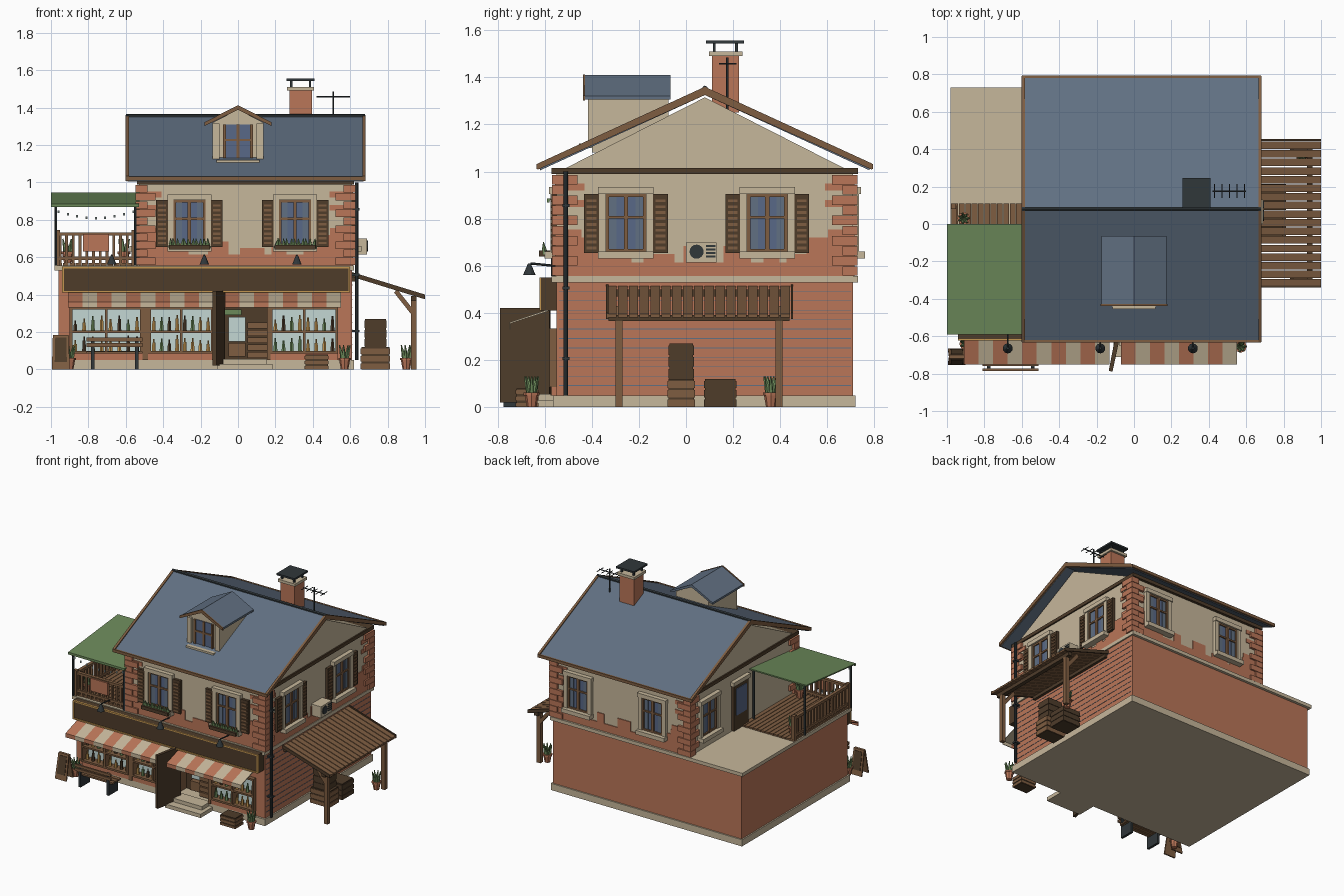
import bpy, bmesh, math, random
from mathutils import Vector, Matrix
random.seed(4)

NAMES = "brick cream wood dark_wood slate pale_glass window_blue green gold dark_metal".split()
RGB = [(186, 118, 88), (198, 183, 155), (126, 93, 65), (78, 60, 42), (97, 112, 130),
       (195, 215, 212), (88, 104, 135), (108, 138, 90), (196, 150, 80), (48, 55, 58)]
BRICK, CREAM, WOOD, DARK, SLATE, PALE, BLUE, GREEN, GOLD, METAL = range(10)
MATS = []
for n, c in zip(NAMES, RGB):
    m = bpy.data.materials.new(n)
    m.diffuse_color = [(v / 255 / 12.92 if v < 11 else ((v / 255 + .055) / 1.055) ** 2.4) for v in c] + [1]
    MATS.append(m)


class Part:
    """Collects boxes, prisms and rods into one named object."""
    def __init__(self, name, M=None):
        self.name, self.bm, self.M = name, bmesh.new(), M or Matrix()

    def prism(self, pts, d, mat):
        a = [self.bm.verts.new(self.M @ Vector(p)) for p in pts]
        b = [self.bm.verts.new(self.M @ (Vector(p) + Vector(d))) for p in pts]
        n = len(a)
        fs = [self.bm.faces.new(a[::-1]), self.bm.faces.new(b)]
        fs += [self.bm.faces.new((a[i], a[(i + 1) % n], b[(i + 1) % n], b[i])) for i in range(n)]
        for f in fs:
            f.material_index = mat
        bmesh.ops.recalc_face_normals(self.bm, faces=fs)

    def box(self, x0, x1, y0, y1, z0, z1, mat):
        self.prism([(x0, y0, z0), (x1, y0, z0), (x1, y1, z0), (x0, y1, z0)], (0, 0, z1 - z0), mat)

    def rod(self, p, q, r1, mat, r2=None, n=8):
        p, q = Vector(p), Vector(q)
        d = q - p
        T = self.M @ Matrix.Translation((p + q) / 2) @ d.to_track_quat('Z', 'Y').to_matrix().to_4x4()
        r = bmesh.ops.create_cone(self.bm, cap_ends=True, segments=n, radius1=r1,
                                  radius2=r1 if r2 is None else r2, depth=d.length, matrix=T)
        for f in {f for v in r['verts'] for f in v.link_faces}:
            f.material_index = mat

    def done(self):
        me = bpy.data.meshes.new(self.name)
        self.bm.to_mesh(me)
        self.bm.free()
        for m in MATS:
            me.materials.append(m)
        bpy.context.collection.objects.link(bpy.data.objects.new(self.name, me))


def one(name, *a):
    p = Part(name); p.box(*a); p.done()


def wall(x, y, deg):  # local frame: wall plane y=0, outward is -y
    return Matrix.Translation((x, y, 0)) @ Matrix.Rotation(math.radians(deg), 4, 'Z')


# Main volumes
one("plinth", -.97, .62, -.565, .72, 0, .05, CREAM)
one("ground_floor", -.96, .61, -.45, .71, .05, .53, BRICK)
one("cornice", -.98, .62, -.57, .73, .53, .556, CREAM)
one("upper_floor", -.53, .61, -.55, .71, .556, 1.015, CREAM)
p = Part("mortar_courses")
for i in range(11):
    z = .09 + i * .04
    p.box(.60, .612, -.54, .70, z, z + .003, SLATE)
p.done()

# Brick corners and exposed brick patches upstairs
p = Part("corner_bricks")
for sx, cx in ((-1, -.53), (1, .61)):
    for sy, cy in ((-1, -.55), (1, .71)):
        for i in range(10):
            a, b = ((.09, .045), (.045, .09))[i % 2]
            z = .558 + i * .043
            p.box(*sorted((cx + sx * .018, cx - sx * a)), *sorted((cy + sy * .018, cy - sy * b)), z, z + .04, BRICK)
p.done()
for name, M, u0, u1 in (("front", wall(0, -.55, 0), -.53, .61), ("right", wall(.61, 0, 90), -.55, .71),
                        ("back", wall(0, .71, 180), -.61, .53)):
    p = Part(name + "_brick_patches", M)
    p.box(u0, u1, -.006, 0, .556, .615, BRICK)
    for i in range(4):
        w = random.uniform(.05, .14)
        for s, e in ((1, u0), (-1, u1)):
            p.box(*sorted((e, e + s * (w + .16 - .035 * i))), -.006, 0, .615 + i * .035, .65 + i * .035, BRICK)
    for i in range(5):
        u = u0 + .2 + i * .17
        p.box(u, u + random.uniform(.06, .15), -.006, 0, .615, random.choice((.65, .685)), BRICK)
    for e, s in ((u0, 1), (u1, -1)):
        p.box(*sorted((e, e + s * .12)), -.006, 0, .85, .88, BRICK)
        p.box(*sorted((e, e + s * .12)), -.006, 0, .92, .95, BRICK)
    p.done()


# Upper windows
def window(name, M, shutters=False, planter=False):
    p = Part(name, M)
    p.box(-.09, .09, -.008, 0, .66, .905, BLUE)
    for s in (-1, 1):
        p.box(*sorted((s * .085, s * .115)), -.025, 0, .66, .905, CREAM)
        p.box(*sorted((s * .072, s * .086)), -.018, 0, .66, .905, WOOD)
        p.box(*sorted((s * .04, s * .07)), -.01, 0, .66, .905, PALE if not s else SLATE)
        if shutters:
            p.box(*sorted((s * .115, s * .178)), -.02, 0, .655, .905, DARK)
            for i in range(9):
                p.box(*sorted((s * .126, s * .167)), -.026, 0, .67 + i * .025, .682 + i * .025, WOOD)
    p.box(-.009, .009, -.02, 0, .66, .905, WOOD)
    for z in (.66, .80, .893):
        p.box(-.085, .085, -.018, 0, z, z + .012, WOOD)
    p.box(-.118, .118, -.032, 0, .905, .935, CREAM)
    p.box(-.118, .118, -.05, 0, .63, .66, CREAM)
    if planter:
        p.box(-.11, .11, -.075, -.02, .64, .665, DARK)
        for i in range(11):
            u = -.1 + i * .02
            p.rod((u, -.05, .65), (u + random.uniform(-.01, .01), -.055, .70), .015, GREEN, .002, 5)
    p.done()


for i, x in enumerate((-.26, .305)):
    window(f"front_window_{i}", wall(x, -.55, 0), True, True)
for i, y in enumerate((-.255, .345)):
    window(f"right_window_{i}", wall(.61, y, 90), True)
for i, x in enumerate((-.23, .39)):
    window(f"back_window_{i}", wall(x, .71, 180))
window("left_window", wall(-.53, .5, -90))
p = Part("terrace_door", wall(-.53, .13, -90))
p.box(-.085, .085, -.02, 0, .56, .90, DARK)
p.box(-.06, .06, -.025, 0, .67, .87, BLUE)
p.box(-.1, .1, -.03, 0, .90, .93, CREAM)
p.done()

# Main roof with attic gables, barge boards, gutters and ridge
p = Part("attic")
p.prism([(-.53, -.52, 1.01), (-.53, .08, 1.315), (-.53, .68, 1.01)], (1.14, 0, 0), CREAM)
p.box(-.54, .62, -.57, .73, .99, 1.016, DARK)
p.done()
p = Part("roof")
for s in (-1, 1):
    e = .08 + s * .70
    p.prism([(-.59, .08, 1.355), (-.59, e, 1.03), (-.59, e, 1.005), (-.59, .08, 1.325)], (1.26, 0, 0), SLATE)
    for x in (-.602, .665):
        p.prism([(x, .08, 1.36), (x, e + s * .01, 1.034), (x, e + s * .01, 1.008), (x, .08, 1.325)], (.018, 0, 0), WOOD)
    p.box(-.6, .68, *sorted((e, e + s * .014)), 1.01, 1.032, WOOD)
p.rod((-.6, .08, 1.353), (.68, .08, 1.353), .012, METAL, n=6)
p.done()

# Dormer
p = Part("dormer")
p.prism([(-.135, -.4, 1.08), (.135, -.4, 1.08), (.135, -.4, 1.32), (0, -.4, 1.39), (-.135, -.4, 1.32)], (0, .325, 0), CREAM)
for s in (-1, 1):
    p.prism([(0, -.43, 1.41), (s * .175, -.43, 1.32), (s * .175, -.43, 1.305), (0, -.43, 1.39)], (0, .365, 0), SLATE)
    p.prism([(0, -.438, 1.413), (s * .178, -.438, 1.322), (s * .178, -.438, 1.302), (0, -.438, 1.388)], (0, .01, 0), WOOD)
    p.box(*sorted((s * .10, s * .135)), -.415, -.4, 1.12, 1.315, CREAM)
    p.box(*sorted((s * .065, s * .08)), -.415, -.4, 1.13, 1.31, WOOD)
p.box(-.08, .08, -.405, -.4, 1.13, 1.31, BLUE)
p.box(-.008, .008, -.412, -.4, 1.13, 1.31, WOOD)
p.box(-.08, .08, -.412, -.4, 1.22, 1.232, WOOD)
p.box(-.115, .115, -.455, -.4, 1.1, 1.12, CREAM)
p.done()

# Chimney and antenna
p = Part("chimney")
p.box(.275, .395, .11, .225, 1.25, 1.49, BRICK)
p.box(.263, .407, .097, .24, 1.49, 1.51, CREAM)
for x in (.285, .385):
    for y in (.12, .215):
        p.box(x - .006, x + .006, y - .006, y + .006, 1.51, 1.545, METAL)
p.box(.26, .41, .085, .247, 1.543, 1.556, METAL)
p.done()
p = Part("antenna")
p.rod((.51, .175, 1.25), (.51, .175, 1.485), .005, METAL, n=6)
p.rod((.42, .175, 1.457), (.60, .175, 1.457), .004, METAL, n=6)
for i in range(5):
    p.rod((.43 + i * .04, .14, 1.457), (.43 + i * .04, .215, 1.457), .003, METAL, n=6)
p.done()

# Shop front: piers, panels, frames, shelves and goods
p = Part("shop_front")
for a, b in ((-.96, -.90), (.535, .61)):
    p.box(a, b, -.55, -.44, .05, .53, BRICK)
p.box(-.96, .61, -.55, -.44, .33, .53, BRICK)
for a, b in ((-.90, -.51), (-.48, -.13), (.17, .535)):
    p.box(a, b, -.57, -.44, .05, .085, BRICK)
    p.box(a, b, -.51, -.44, .085, .33, PALE)
    for z, h in ((.085, .014), (.195, .012), (.32, .014)):
        p.box(a, b, -.58, -.5, z, z + h, WOOD)
    for x in (a, (a + b) / 2 - .006, b - .014):
        p.box(x, x + .014, -.58, -.5, .085, .33, WOOD)
    for z in (.099, .207):
        for i in range(8):
            x = a + .03 + i * (b - a - .06) / 7
            h = random.uniform(.035, .065)
            c = random.choice((GOLD, GOLD, DARK, GREEN))
            p.rod((x, -.545, z), (x, -.545, z + h), .012, c, .009, 6)
            p.rod((x, -.545, z + h), (x, -.545, z + h + .02), .005, c, n=6)
p.box(-.51, -.48, -.575, -.44, .05, .33, WOOD)
p.box(-.14, -.11, -.575, -.44, .05, .33, WOOD)
p.box(.155, .175, -.575, -.44, .05, .33, WOOD)
# doorway interior
p.box(-.11, .155, -.455, -.445, .05, .33, DARK)
p.box(-.05, .04, -.5, -.455, .07, .14, WOOD)
p.box(-.05, .04, -.48, -.455, .15, .28, PALE)
p.box(-.07, .02, -.52, -.455, .29, .32, GREEN)
for i in range(5):
    p.box(.05, .155, -.53, -.455, .06 + i * .04, .092 + i * .04, WOOD)
p.done()
p = Part("open_door")
p.prism([(-.135, -.785, .02), (-.115, -.79, .02), (-.07, -.58, .02), (-.095, -.575, .02)], (0, 0, .40), DARK)
p.done()
p = Part("steps")
p.box(-.11, .185, -.71, -.55, 0, .028, CREAM)
p.box(-.08, .155, -.65, -.55, .028, .055, CREAM)
p.done()

# Striped awnings
p = Part("awnings")
for x0, n, w in ((-.91, 10, .078), (-.07, 8, .0775)):
    for i in range(n):
        x, c = x0 + i * w, (CREAM if i % 2 else BRICK)
        p.prism([(x, -.57, .42), (x, -.75, .36), (x, -.75, .33), (x, -.745, .33), (x, -.745, .355), (x, -.57, .412)], (w, 0, 0), c)
p.done()

# Fascia board with gold border, and lamps
p = Part("fascia_board")
p.box(-.94, .60, -.615, -.55, .41, .55, DARK)
for z in (.41, .54):
    p.box(-.94, .60, -.622, -.61, z, z + .01, GOLD)
for x in (-.94, .59):
    p.box(x, x + .01, -.622, -.61, .41, .55, GOLD)
p.done()
p = Part("lamps")
for x in (-.675, -.18, .315):
    p.rod((x, -.56, .60), (x, -.66, .61), .005, METAL, n=6)
    p.rod((x, -.665, .56), (x, -.665, .61), .027, METAL, .006, 10)
p.done()

# Terrace: deck, railing, canopy, string lights
p = Part("terrace_deck")
for i in range(13):
    p.box(-.97 + i * .034, -.94 + i * .034, -.55, .11, .556, .568, WOOD)
p.done()
p = Part("terrace_railing")
for z in (.585, .715):
    p.box(-.975, -.545, -.555, -.53, z, z + .018, WOOD)
    p.box(-.975, -.95, -.555, .10, z, z + .018, WOOD)
for i in range(12):
    p.box(-.96 + i * .036, -.945 + i * .036, -.55, -.535, .56, .72, WOOD)
for i in range(18):
    p.box(-.97, -.955, -.55 + i * .037, -.535 + i * .037, .56, .72, WOOD)
for x, y in ((-.965, -.545), (-.555, -.545), (-.965, .095)):
    p.box(x - .014, x + .014, y - .014, y + .014, .556, .745, WOOD)
p.box(-.83, -.69, -.566, -.556, .63, .725, BRICK)
p.done()
p = Part("canopy")
p.prism([(-1, 0, .945), (-1, -.59, .885), (-1, -.59, .868), (-1, -.58, .868), (-1, -.58, .878), (-1, 0, .935)], (.47, 0, 0), GREEN)
for x in (-.975, -.55):
    for y, h in ((-.565, .88), (-.02, .935)):
        p.rod((x, y, .556), (x, y, h), .008, METAL, n=6)
for i in range(9):
    z = .85 - .035 * math.sin(math.pi * i / 8)
    p.rod((-.96 + i * .05, -.57, z), (-.96 + i * .05, -.57, z - .014), .006, PALE, n=6)
p.done()

# Side shelter
p = Part("side_shelter")
for i in range(17):
    y = -.335 + i * .046
    p.prism([(.61, y, .515), (1, y, .395), (1, y, .38), (.61, y, .50)], (0, .04, 0), WOOD)
for y in (-.34, .445):
    p.prism([(.61, y, .52), (1, y, .40), (1, y, .375), (.61, y, .495)], (0, .01, 0), DARK)
p.box(.925, .955, -.33, .44, .365, .392, DARK)
p.box(.61, .63, -.33, .44, .47, .50, DARK)
for y in (-.285, .395):
    p.box(.925, .955, y - .015, y + .015, 0, .37, WOOD)
    p.prism([(.93, y - .01, .29), (.945, y - .01, .31), (.85, y - .01, .43), (.835, y - .01, .41)], (0, .02, 0), WOOD)
p.done()

# Wall fittings: air conditioner and downpipe
p = Part("air_conditioner")
p.box(.61, .69, 0, .13, .615, .70, CREAM)
p.rod((.685, .045, .66), (.695, .045, .66), .03, METAL, n=16)
for i in range(4):
    p.box(.69, .694, .085, .125, .635 + i * .015, .643 + i * .015, METAL)
p.done()
p = Part("downpipe")
p.rod((.635, -.51, .05), (.635, -.51, 1.0), .01, METAL)
for z in (.2, .5, .85):
    p.box(.61, .65, -.525, -.495, z, z + .012, METAL)
p.done()

# Crates
p = Part("crates")
for a in ((.66, .81, -.075, .035, 0, .12), (.68, .79, -.07, .03, .12, .27), (.67, .81, .08, .21, 0, .12), (.36, .48, -.72, -.63, 0, .08)):
    p.box(*a, DARK)
    for k in range(3):
        z, h = a[4] + (a[5] - a[4]) * k / 3, (a[5] - a[4]) / 3 - .008
        p.box(a[0] - .004, a[1] + .004, a[2] - .004, a[3] + .004, z + .002, z + h, WOOD if a[3] < .2 and a[4] + a[0] < .7 else DARK)
p.done()

# Potted plants
for i, (x, y, z) in enumerate(((.57, -.655, 0), (.9, .36, 0), (-.9, -.64, 0), (-.91, -.48, .568), (-.61, -.48, .568), (-.91, .03, .568))):
    p = Part(f"potted_plant_{i}")
    p.rod((x, y, z), (x, y, z + .055), .02, BRICK, .03)
    p.rod((x, y, z + .05), (x, y, z + .062), .034, BRICK)
    for k in range(7):
        a = k * .9
        c, s = math.cos(a) * .03, math.sin(a) * .03
        p.rod((x + c * .4, y + s * .4, z + .055), (x + c, y + s, z + .13), .013, GREEN, .003, 5)
    p.done()

# Bench and folding board
p = Part("bench")
for y in (-.76, -.725, -.69):
    p.box(-.81, -.51, y, y + .028, .085, .097, WOOD)
for z in (.12, .15):
    p.box(-.81, -.51, -.785, -.773, z, z + .02, WOOD)
for x in (-.785, -.55):
    p.box(x, x + .018, -.775, -.665, 0, .085, METAL)
    p.box(x, x + .018, -.775, -.765, .085, .17, METAL)
p.done()
p = Part("folding_board")
for s in (-1, 1):
    y = -.71 + s * .035
    p.prism([(-.995, y, 0), (-.90, y, 0), (-.905, -.71, .185), (-.99, -.71, .185)], (0, s * .01, 0), WOOD)
    p.prism([(-.98, y + s * .004, .04), (-.915, y + s * .004, .04), (-.918, -.71 + s * .012, .17), (-.977, -.71 + s * .012, .17)], (0, s * .004, 0), DARK)
p.done()
